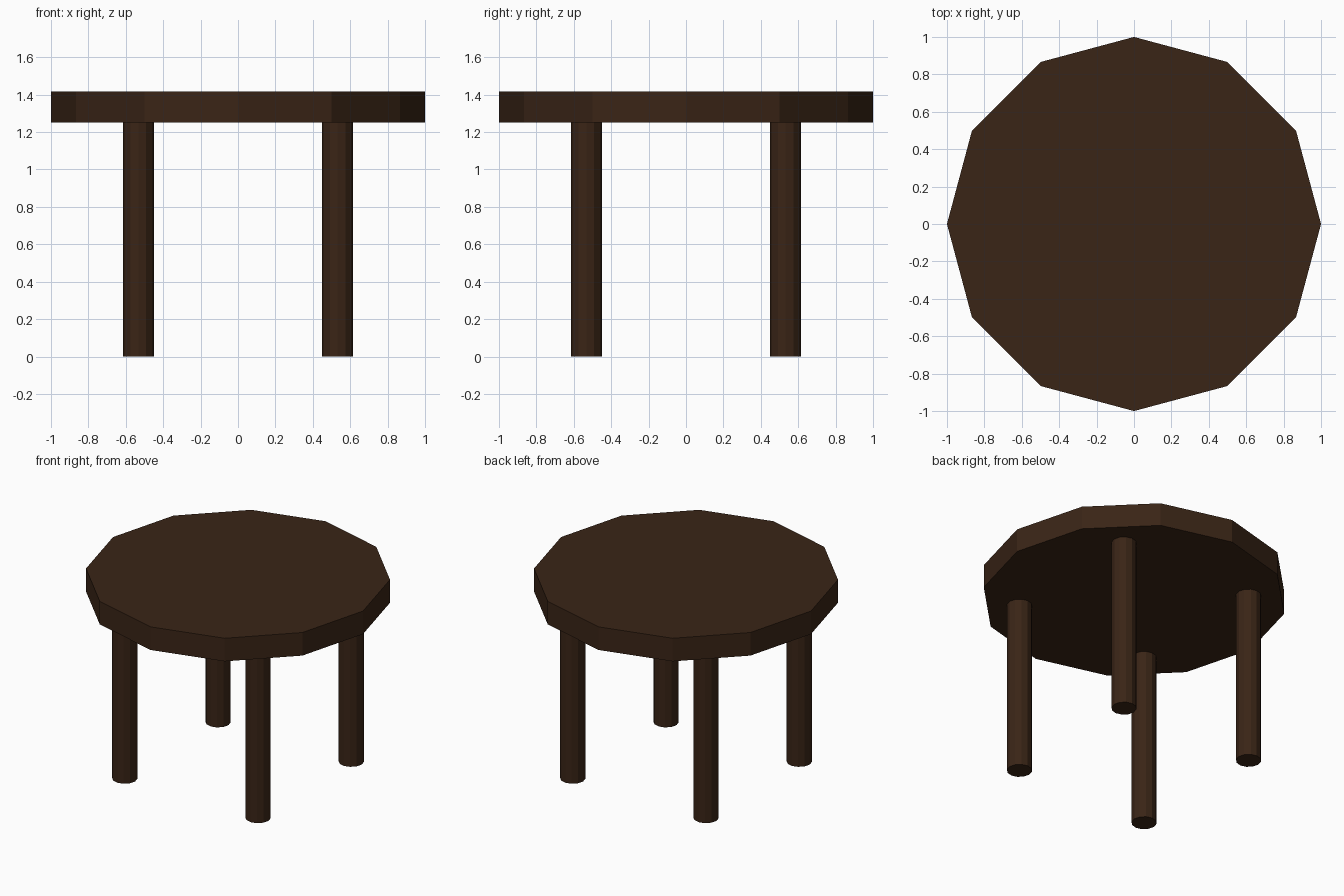
import bpy

if "Cube" in bpy.data.objects:
    bpy.data.objects.remove(bpy.data.objects["Cube"])

wood = bpy.data.materials.new("dark_wood")
wood.diffuse_color = (0.042, 0.018, 0.008, 1)
wood.use_nodes = True
wood.node_tree.nodes["Principled BSDF"].inputs["Base Color"].default_value = wood.diffuse_color


def cylinder(name, radius, x, y, z0, z1):
    bpy.ops.mesh.primitive_cylinder_add(
        vertices=12, radius=radius, depth=z1 - z0, location=(x, y, (z0 + z1) / 2))
    obj = bpy.context.object
    obj.name = name
    obj.data.materials.append(wood)
    return obj


# Twelve-sided table top
cylinder("table_top", 1.0, 0, 0, 1.25, 1.417)

# Four straight legs
for y, depth in ((-0.533, "front"), (0.533, "back")):
    for x, side in ((-0.533, "left"), (0.533, "right")):
        cylinder(f"{depth}_{side}_leg", 0.083, x, y, 0, 1.25)
